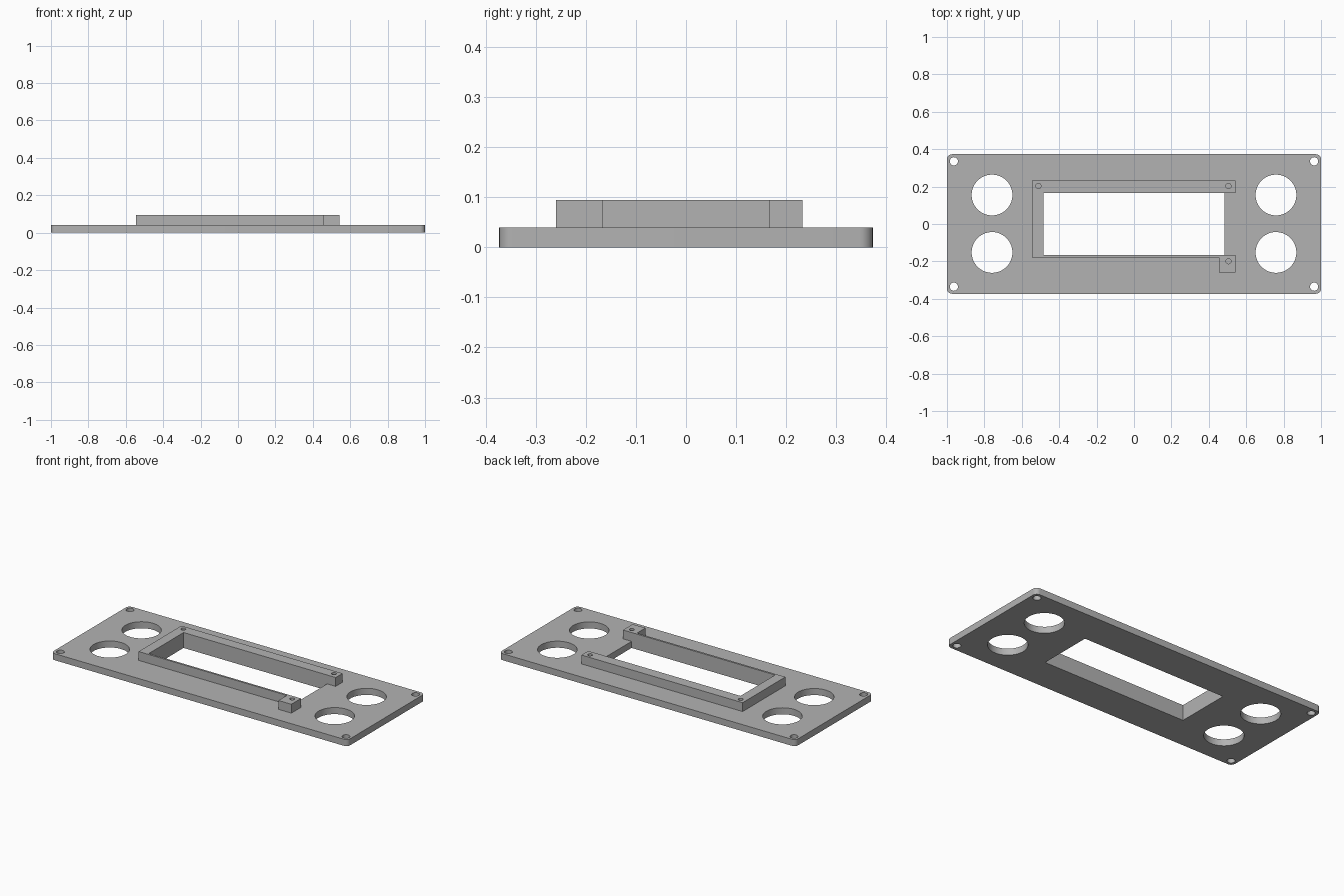
import bpy, bmesh
from math import sin, cos, pi

cube = bpy.data.objects.get("Cube")
if cube:
    bpy.data.objects.remove(cube, do_unlink=True)

grey = bpy.data.materials.new("plain grey")
grey.use_nodes = True
grey.diffuse_color = (0.45, 0.45, 0.45, 1)
grey.node_tree.nodes["Principled BSDF"].inputs["Base Color"].default_value = grey.diffuse_color


def arc(cx, cy, r, start=0, sweep=2 * pi, n=48, closed=True):
    steps = n if closed else n + 1
    return [(cx + r * cos(start + sweep * i / n), cy + r * sin(start + sweep * i / n))
            for i in range(steps)]


def rounded_rect(hx, hy, r):
    pts = []
    for k, (sx, sy) in enumerate([(1, 1), (-1, 1), (-1, -1), (1, -1)]):
        pts += arc(sx * (hx - r), sy * (hy - r), r, k * pi / 2, pi / 2, 8, False)
    return pts


def slab(name, loops, z0, z1):
    """Extrude an outline with holes into a solid slab."""
    curve = bpy.data.curves.new(name, "CURVE")
    curve.dimensions = "2D"
    curve.fill_mode = "BOTH"
    curve.extrude = (z1 - z0) / 2
    for loop in loops:
        spline = curve.splines.new("POLY")
        spline.points.add(len(loop) - 1)
        for point, (x, y) in zip(spline.points, loop):
            point.co = (x, y, 0, 1)
        spline.use_cyclic_u = True
    temp = bpy.data.objects.new(name + "_outline", curve)
    bpy.context.collection.objects.link(temp)
    graph = bpy.context.evaluated_depsgraph_get()
    mesh = bpy.data.meshes.new_from_object(temp.evaluated_get(graph))
    bpy.data.objects.remove(temp, do_unlink=True)

    bm = bmesh.new()
    bm.from_mesh(mesh)
    bmesh.ops.remove_doubles(bm, verts=bm.verts, dist=0.0001)
    bmesh.ops.translate(bm, verts=bm.verts, vec=(0, 0, (z0 + z1) / 2))
    bmesh.ops.recalc_face_normals(bm, faces=bm.faces)
    bm.to_mesh(mesh)
    bm.free()
    mesh.name = name
    mesh.materials.clear()
    mesh.materials.append(grey)
    obj = bpy.data.objects.new(name, mesh)
    bpy.context.collection.objects.link(obj)
    bpy.ops.object.select_all(action="DESELECT")
    obj.select_set(True)
    bpy.context.view_layer.objects.active = obj
    bpy.ops.object.shade_smooth_by_angle(angle=pi / 6)
    return obj


# Face plate: display window, four control holes, four corner screw holes
wx, wy = 0.484, 0.167
plate = [rounded_rect(1, 0.373, 0.027),
         [(-wx, -wy), (wx, -wy), (wx, wy), (-wx, wy)]]
for side in (-1, 1):
    for y in (0.155, -0.152):
        plate.append(arc(side * 0.759, y, 0.109, n=64))
    for y in (-0.335, 0.335):
        plate.append(arc(side * 0.963, y, 0.022, n=32))
slab("face_plate", plate, 0, 0.04)

# Raised mounting frame, open on one end, with a screw block and pilot holes
right, left, back, front = 0.542, -0.545, 0.233, -0.179
frame = [[(left, back), (right, back), (right, wy), (-wx, wy), (-wx, -wy), (right, -wy),
          (right, -0.26), (0.455, -0.26), (0.455, front), (left, front)]]
for x, y in [(-0.511, 0.203), (0.505, 0.203), (0.505, -0.199)]:
    frame.append(arc(x, y, 0.014, n=24))
slab("mounting_frame", frame, 0.04, 0.094)
